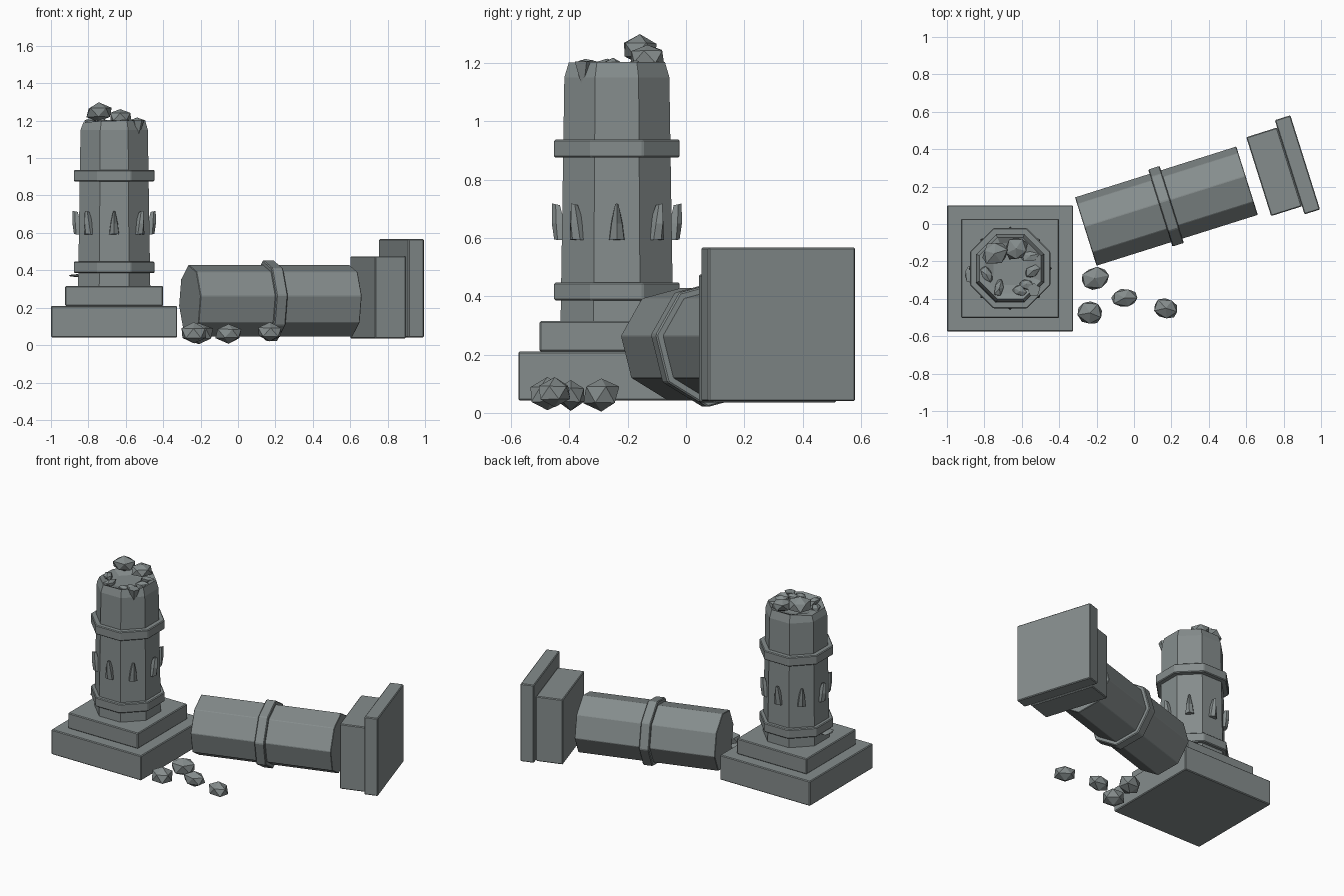
import bpy, bmesh, math, random
from mathutils import Matrix, Vector

if "Cube" in bpy.data.objects:
    bpy.data.objects.remove(bpy.data.objects["Cube"])

random.seed(4)
stone = bpy.data.materials.new("grey stone")
stone.diffuse_color = (0.235, 0.265, 0.265, 1)
stone.use_nodes = True
stone.node_tree.nodes["Principled BSDF"].inputs["Base Color"].default_value = stone.diffuse_color
CX, CY = -0.662, -0.237            # axis of the standing column
FALL = Matrix.Rotation(math.radians(17.5), 4, 'Z')


def finish(name, bm, matrix=None, bevel=0.0):
    if matrix is not None:
        bm.transform(matrix)
    bmesh.ops.recalc_face_normals(bm, faces=bm.faces)
    me = bpy.data.meshes.new(name)
    bm.to_mesh(me)
    bm.free()
    me.materials.append(stone)
    ob = bpy.data.objects.new(name, me)
    bpy.context.collection.objects.link(ob)
    if bevel:
        m = ob.modifiers.new("worn_edges", 'BEVEL')
        m.width, m.segments = bevel, 1
    return ob


def box(name, x0, x1, y0, y1, z0, z1, matrix=None):
    bm = bmesh.new()
    bmesh.ops.create_cube(bm, size=1)
    bm.transform(Matrix.Translation(((x0 + x1) / 2, (y0 + y1) / 2, (z0 + z1) / 2))
                 @ Matrix.Diagonal((x1 - x0, y1 - y0, z1 - z0, 1)))
    return finish(name, bm, matrix, 0.005)


def lathe(name, profile, offset, matrix, bevel=0.0, jitter=None):
    """Eight-sided solid from (radius, height) pairs; jitter = {ring: amount}."""
    bm = bmesh.new()
    rings = []
    for i, (r, z) in enumerate(profile):
        j = (jitter or {}).get(i, 0)
        rings.append([bm.verts.new((r * math.cos(a), r * math.sin(a), z + random.uniform(-j, j)))
                      for a in (math.radians(offset + 45 * k) for k in range(8))])
    for a, b in zip(rings, rings[1:]):
        for k in range(8):
            bm.faces.new((a[k], a[(k + 1) % 8], b[(k + 1) % 8], b[k]))
    bm.faces.new(rings[0])
    bm.faces.new(rings[-1])
    return finish(name, bm, matrix, bevel)


def rock(name, loc, size, turn=0.0, rough=0.12):
    bm = bmesh.new()
    bmesh.ops.create_icosphere(bm, subdivisions=1, radius=1)
    for v in bm.verts:
        v.co *= 1 + random.uniform(-rough, rough)
    bm.transform(Matrix.Translation(loc) @ Matrix.Rotation(turn, 4, 'Z')
                 @ Matrix.Diagonal((*size, 1)))
    return finish(name, bm)


# Stepped base
box("base_plinth", -1.0, -0.325, -0.575, 0.1, 0.042, 0.21)
box("base_step", -0.925, -0.4, -0.502, 0.028, 0.21, 0.315)

# Standing broken shaft, with a ragged rim and sunken top
k = 1 / math.cos(math.pi / 8)
up = Matrix.Translation((CX, CY, 0))
lathe("standing_shaft", [(0.193 * k, 0.31), (0.18 * k, 1.15), (0.165 * k, 1.195),
                         (0.135 * k, 1.19), (0.09 * k, 1.175)], 22.5, up,
      jitter={2: 0.012, 3: 0.012})
for nm, z in (("lower_band", 0.385), ("upper_band", 0.875)):
    lathe(nm, [(0.215 * k, z), (0.215 * k, z + 0.062)], 22.5, up, 0.005)

# Pointed studs, one on each face of the shaft
for i in range(8):
    bm = bmesh.new()
    base = [bm.verts.new(p) for p in ((0.175, -0.028, 0.592), (0.203, -0.025, 0.592),
                                      (0.215, 0, 0.595), (0.203, 0.025, 0.592), (0.175, 0.028, 0.592))]
    mid = [bm.verts.new(p) for p in ((0.18, -0.02, 0.65), (0.208, -0.018, 0.65),
                                     (0.223, 0, 0.65), (0.208, 0.018, 0.65), (0.18, 0.02, 0.65))]
    tip = [bm.verts.new(p) for p in ((0.195, -0.006, 0.712), (0.21, -0.006, 0.715),
                                     (0.222, 0, 0.718), (0.21, 0.006, 0.715), (0.195, 0.006, 0.712))]
    for a, b in ((base, mid), (mid, tip)):
        for n in range(5):
            bm.faces.new((a[n], a[(n + 1) % 5], b[(n + 1) % 5], b[n]))
    bm.faces.new(base)
    bm.faces.new(tip)
    finish(f"stud_{i + 1}", bm, up @ Matrix.Rotation(math.radians(45 * i), 4, 'Z'))

# Stones and chips on the broken top
rock("top_stone_large", (-0.745, -0.158, 1.243), (0.073, 0.066, 0.052), 0.3)
rock("top_stone_small", (-0.63, -0.132, 1.222), (0.07, 0.062, 0.045), 1.0)
for i, (x, y) in enumerate(((-0.575, -0.32), (-0.72, -0.345), (-0.61, -0.36),
                            (-0.54, -0.25), (-0.79, -0.27), (-0.555, -0.17))):
    rock(f"rim_chip_{i + 1}", (x, y, 1.188), (0.046, 0.03, 0.026), i * 1.3, 0.25)

# Hanging splinter at the front right of the rim
bm = bmesh.new()
bmesh.ops.create_cone(bm, cap_ends=True, segments=5, radius1=0.006, radius2=0.036, depth=0.085)
finish("rim_splinter", bm, Matrix.Translation((-0.535, -0.352, 1.162)))

# Thin flake by the lower band
rock("side_flake", (-0.862, -0.27, 0.372), (0.05, 0.055, 0.008), 0.2, 0.1)

# Fallen shaft and its middle band, lying along the turned x axis
lie = FALL @ Matrix.Translation((0, 0.039, 0.237)) @ Matrix(
    ((0, 0, 1, 0), (1, 0, 0, 0), (0, 1, 0, 0), (0, 0, 0, 1)))
lathe("fallen_shaft", [(0.194, -0.258), (0.194, 0.646)], 37, lie, 0.003)
lathe("fallen_band", [(0.219, 0.16), (0.219, 0.224)], 37, lie, 0.005)

# Fallen capital
box("capital_block", 0.712, 0.885, -0.18, 0.262, 0.035, 0.475, FALL)
box("capital_slab", 0.885, 0.972, -0.225, 0.303, 0.04, 0.567, FALL)

# Loose rubble on the ground
for i, (x, y, z, sx, sy, sz) in enumerate((
        (-0.21, -0.29, 0.062, 0.084, 0.064, 0.06), (-0.05, -0.395, 0.062, 0.076, 0.056, 0.052),
        (0.17, -0.45, 0.07, 0.074, 0.06, 0.05), (-0.235, -0.475, 0.064, 0.074, 0.066, 0.056))):
    rock(f"rubble_{i + 1}", (x, y, z), (sx, sy, sz), (0.2, 0, -0.3, -0.4)[i], 0.08)
